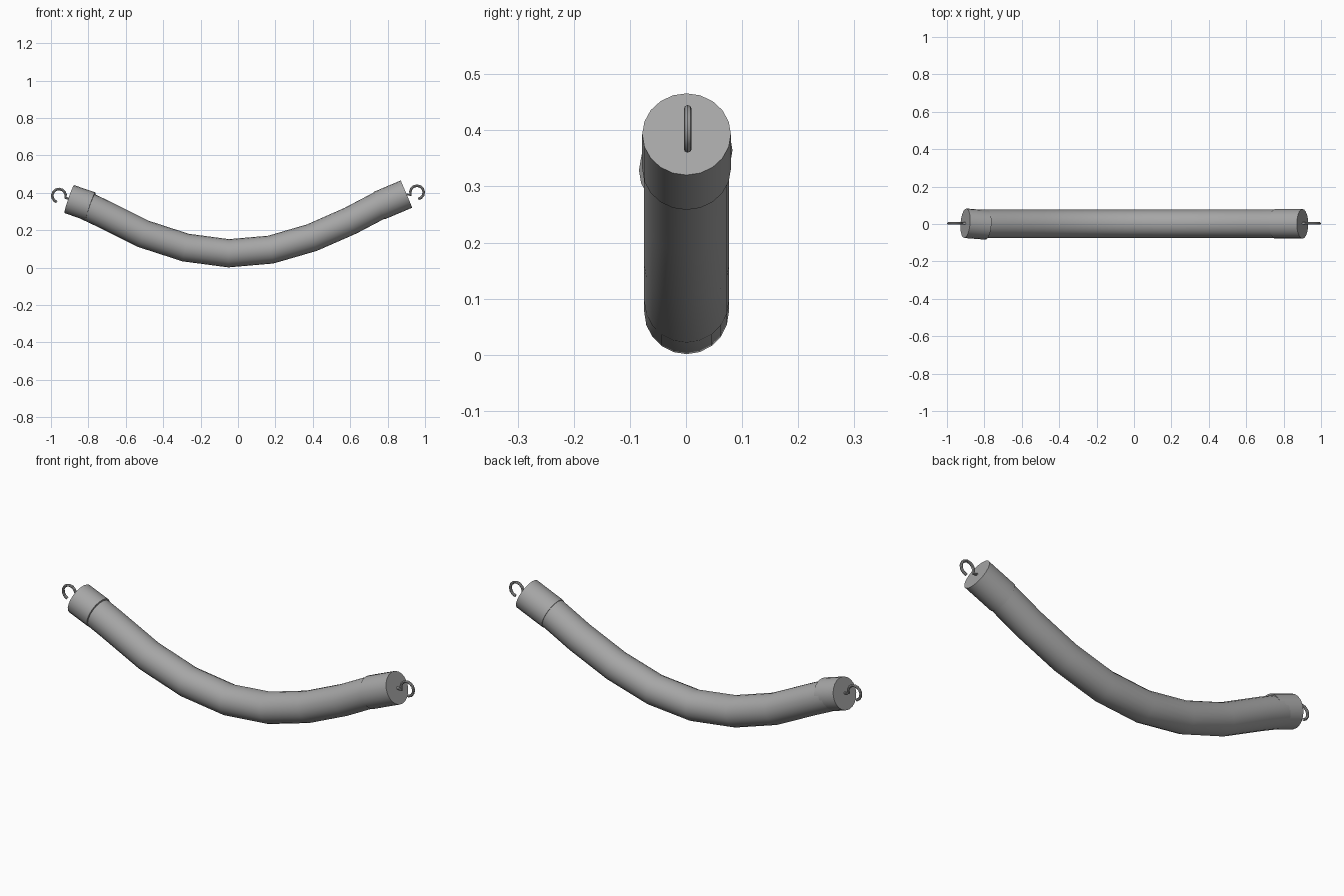
import bpy
import bmesh
from math import cos, sin, radians, tau
from mathutils import Vector

if "Cube" in bpy.data.objects:
    bpy.data.objects.remove(bpy.data.objects["Cube"], do_unlink=True)

grey = bpy.data.materials.new("plain grey")
grey.use_nodes = True
grey.diffuse_color = (0.38, 0.38, 0.38, 1)
grey.node_tree.nodes["Principled BSDF"].inputs["Base Color"].default_value = (0.38, 0.38, 0.38, 1)


def tube(name, path, radius, sides):
    """Closed round tube swept along a path of points."""
    pts = [Vector(p) for p in path]
    bm = bmesh.new()
    rings = []
    for i, p in enumerate(pts):
        before = (p - pts[i - 1]).normalized() if i else Vector()
        after = (pts[i + 1] - p).normalized() if i < len(pts) - 1 else Vector()
        tangent = (before + after).normalized()
        side = Vector((0, 1, 0))
        side = (side - tangent * side.dot(tangent)).normalized()
        up = tangent.cross(side)
        rings.append([bm.verts.new(p + radius * (side * cos(tau * k / sides) + up * sin(tau * k / sides)))
                      for k in range(sides)])
    for a, b in zip(rings, rings[1:]):
        for k in range(sides):
            n = (k + 1) % sides
            bm.faces.new((a[k], a[n], b[n], b[k]))
    bm.faces.new(rings[0])
    bm.faces.new(rings[-1])
    bmesh.ops.recalc_face_normals(bm, faces=bm.faces)
    mesh = bpy.data.meshes.new(name)
    bm.to_mesh(mesh)
    bm.free()
    mesh.materials.append(grey)
    obj = bpy.data.objects.new(name, mesh)
    bpy.context.collection.objects.link(obj)
    bpy.ops.object.select_all(action='DESELECT')
    obj.select_set(True)
    bpy.context.view_layer.objects.active = obj
    bpy.ops.object.shade_smooth_by_angle(angle=radians(40))
    return obj


def hook(name, cx, cz, start, end, root):
    """Open ring in the xz plane with a short shank into the cap."""
    steps = 10
    path = []
    for i in range(steps + 1):
        a = radians(start + (end - start) * i / steps)
        path.append((cx + 0.036 * cos(a), 0.003, cz + 0.036 * sin(a)))
    tube(name, path + [root], 0.007, 8)


# Sagging padded rope
sag = [(-0.86, 0.353), (-0.72, 0.287), (-0.505, 0.18), (-0.28, 0.107), (-0.05, 0.0765),
       (0.175, 0.096), (0.395, 0.16), (0.6, 0.25), (0.754, 0.331), (0.87, 0.38)]
tube("rope_body", [(x, 0.001, z) for x, z in sag], 0.0755, 20)

# End caps
tube("right_cap", [(-0.788, -0.005, 0.327), (-0.902, 0.004, 0.366)], 0.079, 20)
tube("left_cap", [(0.754, 0.001, 0.331), (0.901, 0.001, 0.393)], 0.079, 20)

# End hooks
hook("right_hook", -0.957, 0.384, 250, -18, (-0.89, 0.003, 0.365))
hook("left_hook", 0.957, 0.402, -80, 202, (0.89, 0.003, 0.392))
